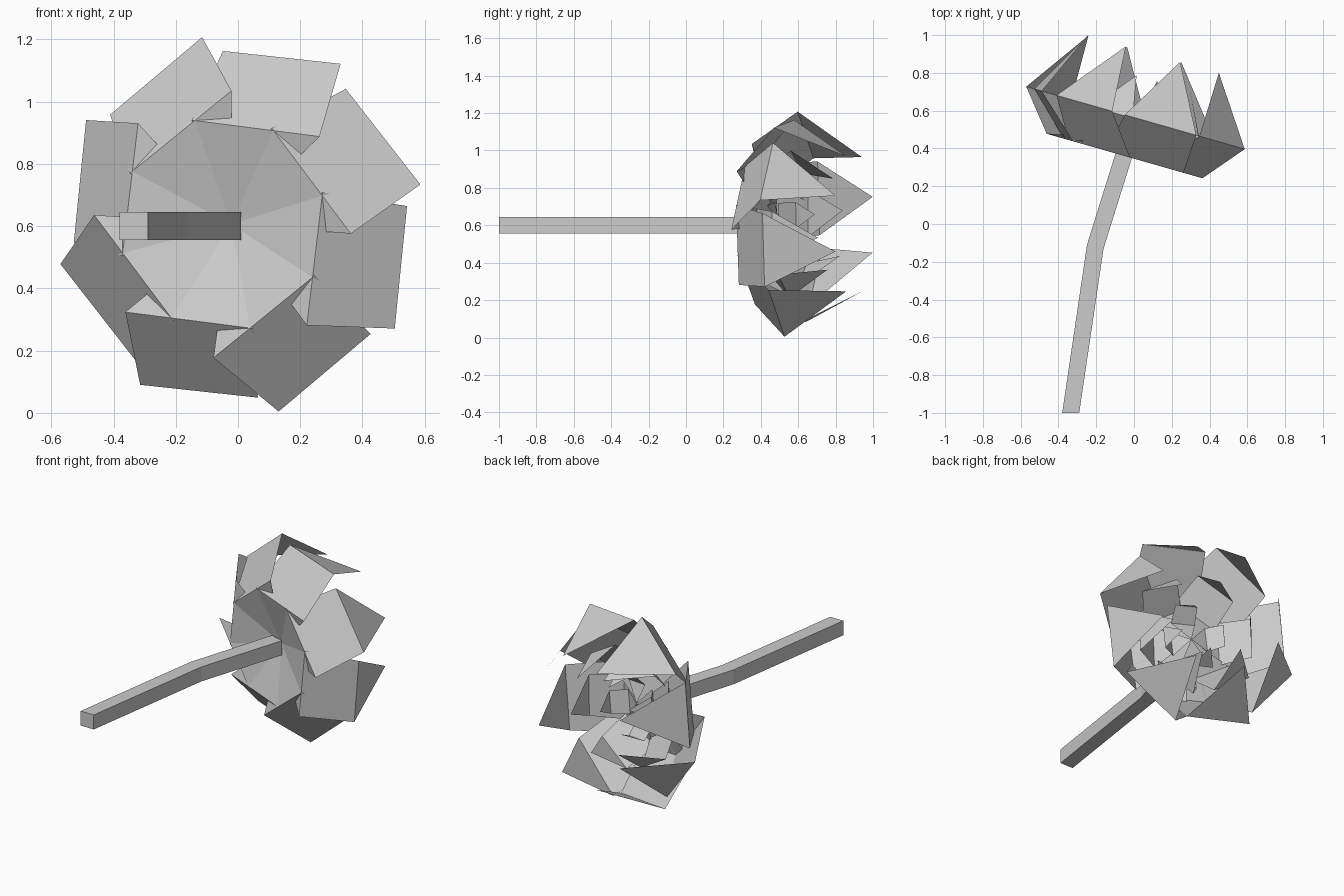
import bpy, math
from mathutils import Vector

if "Cube" in bpy.data.objects:
    bpy.data.objects.remove(bpy.data.objects["Cube"])

# Tilted frame of the flower head: U and Z span the base, W is its axis
BASE = Vector((-0.05, 0.36, 0.606))
W = Vector((0.275, 0.962, 0)).normalized()
U = Vector((W.y, -W.x, 0))
V = Vector((0, 0, 1))


def make_object(name, verts, faces):
    mesh = bpy.data.meshes.new(name)
    mesh.from_pydata(verts, [], faces)
    mesh.update()
    obj = bpy.data.objects.new(name, mesh)
    bpy.context.collection.objects.link(obj)
    return obj


# Folded petal: (radius, angle, height) of corners
PETAL = [
    (0.00, 0, 0.10),     # inner floor point
    (0.43, -4, 0.0),     # lower edge
    (0.35, 62, 0.0),
    (0.56, 51, 0.21),    # upper edge
    (0.615, 12, 0.21),
    (0.39, 23, 0.56),    # tip
]
PETAL_FACES = [(0, 2, 1), (1, 2, 3, 4), (4, 3, 5)]


def petal_ring(name, count, scale, lift, turn):
    verts, faces = [], []
    for k in range(count):
        start = len(verts)
        for r, a, h in PETAL:
            ang = math.radians(a + turn + 360 * k / count)
            verts.append(BASE + U * (r * scale * math.cos(ang))
                         + V * (r * scale * math.sin(ang))
                         + W * (lift + h * scale))
        faces += [tuple(i + start for i in f) for f in PETAL_FACES]
    return make_object(name, verts, faces)


# Three nested rings of petals
petal_ring("outer_petals", 8, 1.0, 0.0, 0)
petal_ring("middle_petals", 6, 0.64, 0.07, 20)
petal_ring("inner_petals", 4, 0.35, 0.11, 45)

# Square stem, bent once
half = 0.045
verts, faces = [], []
for x, y, ang in [(-0.335, -1.0, 0), (-0.205, -0.12, -13), (-0.033, 0.43, -16)]:
    a = math.radians(ang)
    side = Vector((math.cos(a), math.sin(a), 0)) * half
    c = Vector((x, y, 0.6))
    for s, t in [(-1, -1), (1, -1), (1, 1), (-1, 1)]:
        verts.append(c + side * s + V * (half * t))
for ring in range(2):
    for i in range(4):
        j = (i + 1) % 4
        b = ring * 4
        faces.append((b + i, b + j, b + 4 + j, b + 4 + i))
faces += [(3, 2, 1, 0), (8, 9, 10, 11)]
make_object("stem", verts, faces)
